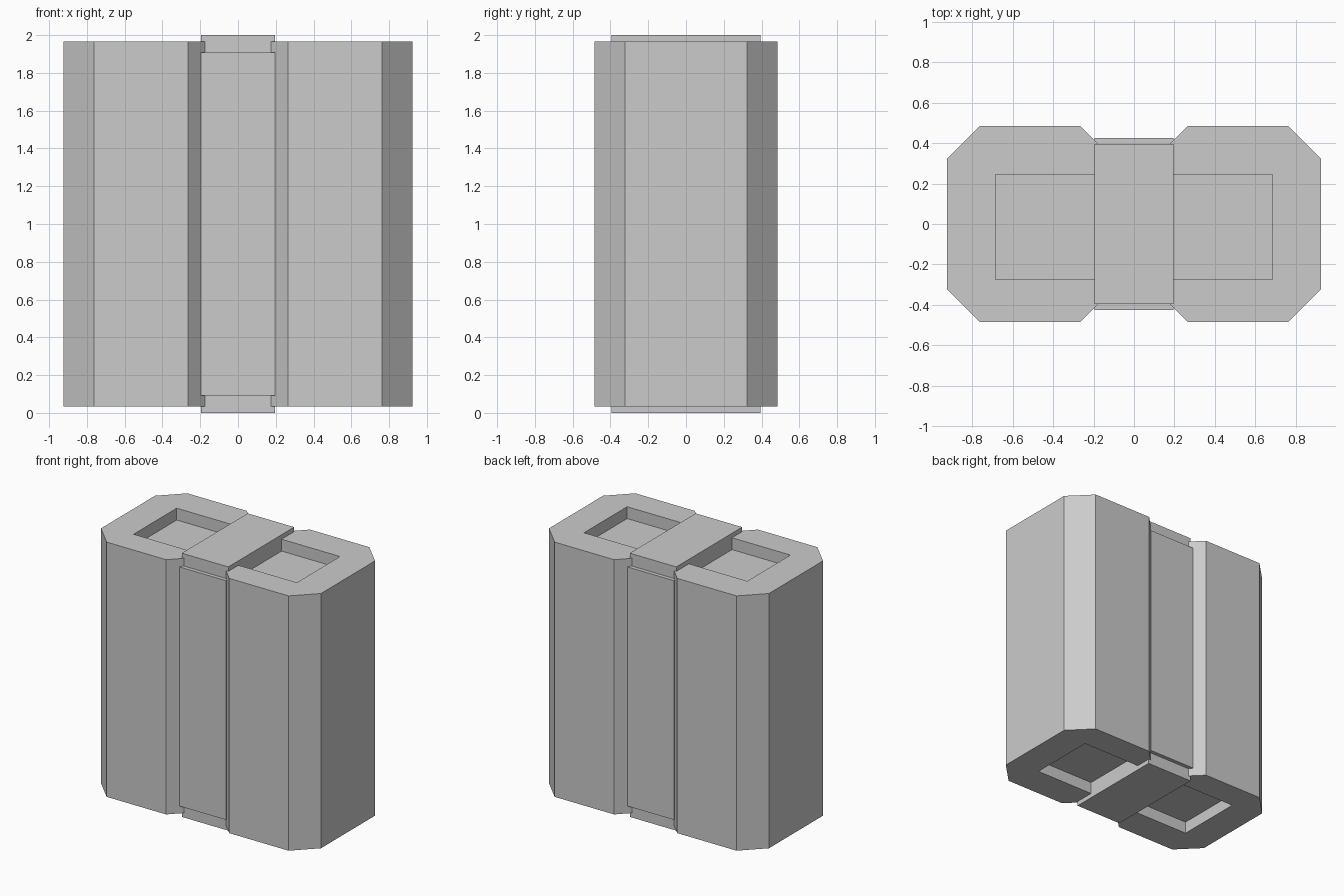
import bpy, bmesh

if "Cube" in bpy.data.objects:
    bpy.data.objects.remove(bpy.data.objects["Cube"])


def make_object(name, bm):
    bmesh.ops.recalc_face_normals(bm, faces=bm.faces)
    mesh = bpy.data.meshes.new(name)
    bm.to_mesh(mesh)
    bm.free()
    ob = bpy.data.objects.new(name, mesh)
    bpy.context.collection.objects.link(ob)
    return ob


def prism(name, outline, z0, z1):
    """Extrude a closed xy outline from z0 to z1."""
    bm = bmesh.new()
    face = bm.faces.new([bm.verts.new((x, y, z0)) for x, y in outline])
    top = bmesh.ops.extrude_face_region(bm, geom=[face])["geom"]
    verts = [v for v in top if isinstance(v, bmesh.types.BMVert)]
    bmesh.ops.translate(bm, verts=verts, vec=(0, 0, z1 - z0))
    return make_object(name, bm)


def box(name, x0, x1, y0, y1, z0, z1):
    return prism(name, [(x0, y0), (x1, y0), (x1, y1), (x0, y1)], z0, z1)


# Chamfered side block, mirrored to the other side
X0, X1, Y, C = 0.105, 0.923, 0.484, 0.16
Z0, Z1, DEPTH = 0.034, 1.966, 0.09
octagon = [(X0 + C, -Y), (X1 - C, -Y), (X1, -Y + C), (X1, Y - C),
           (X1 - C, Y), (X0 + C, Y), (X0, Y - C), (X0, -Y + C)]
block = prism("side_blocks", octagon, Z0, Z1)

# Rectangular pockets in the top and bottom of the block
cutters = [
    box("top_pocket_cutter", 0.15, 0.685, -0.273, 0.244, Z1 - DEPTH, Z1 + 0.1),
    box("bottom_pocket_cutter", 0.15, 0.685, -0.244, 0.273, Z0 - 0.1, Z0 + DEPTH),
]
for cutter in cutters:
    cutter.hide_render = True
    cutter.hide_set(True)
    mod = block.modifiers.new(cutter.name, "BOOLEAN")
    mod.operation = "DIFFERENCE"
    mod.solver = "EXACT"
    mod.object = cutter
bpy.context.view_layer.objects.active = block
for cutter in cutters:
    bpy.ops.object.modifier_apply(modifier=cutter.name)
    bpy.data.objects.remove(cutter)
block.modifiers.new("mirror", "MIRROR").use_mirror_merge = False

# Central band between the blocks
box("centre_band", -0.195, 0.195, -0.395, 0.395, 0.0, 2.0)

# Raised panels on the front and back of the band
for name, side in (("front_panel", -1), ("back_panel", 1)):
    ya, yb = sorted((side * 0.38, side * 0.424))
    box(name, -0.195, 0.195, ya, yb, 0.093, 1.907)
